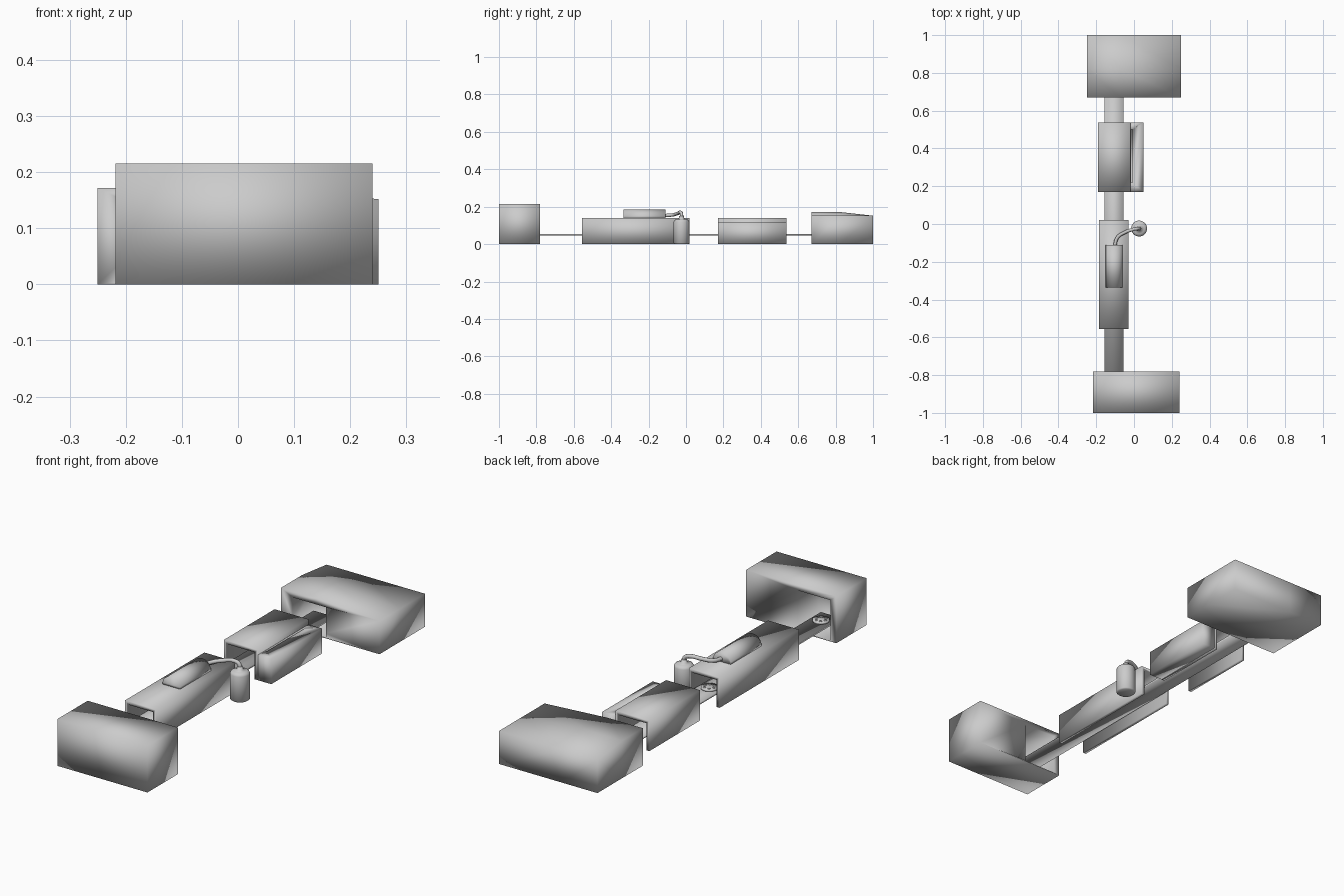
import bpy, bmesh, math
from mathutils import Vector

if "Cube" in bpy.data.objects:
    bpy.data.objects.remove(bpy.data.objects["Cube"])

grey = bpy.data.materials.new("machine grey")
grey.diffuse_color = (0.6, 0.6, 0.6, 1)
grey.use_nodes = True
grey.node_tree.nodes["Principled BSDF"].inputs["Base Color"].default_value = grey.diffuse_color


def finish(name, bm):
    bmesh.ops.recalc_face_normals(bm, faces=bm.faces[:])
    me = bpy.data.meshes.new(name)
    bm.to_mesh(me)
    bm.free()
    me.materials.append(grey)
    me.polygons.foreach_set("use_smooth", [True] * len(me.polygons))
    ob = bpy.data.objects.new(name, me)
    bpy.context.collection.objects.link(ob)
    return ob


def box(name, x0, x1, y0, y1, z0, z1):
    bm = bmesh.new()
    bmesh.ops.create_cube(bm, size=1)
    for v in bm.verts:
        v.co = Vector(((x0, x1)[v.co.x > 0], (y0, y1)[v.co.y > 0], (z0, z1)[v.co.z > 0]))
    return finish(name, bm)


def extrude_y(name, profile, y0, y1):
    """Extrude an (x, z) outline along y."""
    bm = bmesh.new()
    face = bm.faces.new([bm.verts.new((x, y0, z)) for x, z in profile])
    moved = bmesh.ops.extrude_face_region(bm, geom=[face])["geom"]
    bmesh.ops.translate(bm, vec=(0, y1 - y0, 0),
                        verts=[g for g in moved if isinstance(g, bmesh.types.BMVert)])
    return finish(name, bm)


def lathe(name, profile, center, steps=32):
    """Spin an (r, z) outline around a vertical axis."""
    bm = bmesh.new()
    vs = [bm.verts.new((r, 0, z)) for r, z in profile]
    edges = [bm.edges.new(p) for p in zip(vs, vs[1:])]
    bmesh.ops.spin(bm, geom=vs + edges, cent=(0, 0, 0), axis=(0, 0, 1),
                   angle=math.tau, steps=steps)
    bmesh.ops.remove_doubles(bm, verts=bm.verts[:], dist=1e-5)
    bmesh.ops.translate(bm, vec=center, verts=bm.verts[:])
    return finish(name, bm)


def cut(target, cutter):
    cutter.hide_render = True
    cutter.hide_set(True)
    m = target.modifiers.new("opening", "BOOLEAN")
    m.operation, m.solver, m.object = "DIFFERENCE", "EXACT", cutter


def channel(name, x0, x1, y0, y1, h, t):
    """Upside-down U cover over the belt."""
    return extrude_y(name, [(x0, 0), (x0, h), (x1, h), (x1, 0), (x1 - t, 0),
                            (x1 - t, h - t), (x0 + t, h - t), (x0 + t, 0)], y0, y1)


# Front housing with a belt opening in its rear face
front = box("front_housing", -0.218, 0.24, -1, -0.78, 0, 0.215)
cut(front, box("front_opening_cutter", -0.188, -0.023, -0.93, -0.7, 0.004, 0.19))

# Rear housing: raised flat corner that slopes down to the right and the back
bm = bmesh.new()
xs, ys = (-0.25, -0.07, 0.25), (0.67, 0.82, 1.0)
top = [[bm.verts.new((x, y, 0.172 if i < 2 and j < 2 else 0.152))
        for j, y in enumerate(ys)] for i, x in enumerate(xs)]
for i in range(2):
    for j in range(2):
        bm.faces.new((top[i][j], top[i + 1][j], top[i + 1][j + 1], top[i][j + 1]))
ext = bmesh.ops.extrude_face_region(bm, geom=bm.faces[:], use_keep_orig=True)["geom"]
for g in ext:
    if isinstance(g, bmesh.types.BMVert):
        g.co.z = 0
bmesh.ops.triangulate(bm, faces=[f for f in bm.faces])
rear = finish("rear_housing", bm)
cut(rear, box("rear_opening_cutter", -0.192, -0.023, 0.6, 0.82, 0.004, 0.143))

# Conveyor belt
box("belt", -0.155, -0.055, -0.9, 0.77, 0.045, 0.054)

# Perforated round trays riding on the belt
for name, y in (("front_tray", -0.83), ("middle_tray", -0.02)):
    lathe(name, [(0, 0.054), (0.036, 0.054), (0.036, 0.061), (0, 0.061)], (-0.105, y, 0))
    for k in range(6):
        a = math.tau * k / 6
        lathe(name + "_well", [(0.006, 0.061), (0.006, 0.063), (0, 0.063)],
              (-0.105 + 0.023 * math.cos(a), y + 0.023 * math.sin(a), 0), 12)

# Long cover and the short cover with its side cabinet
channel("long_cover", -0.185, -0.028, -0.555, 0.02, 0.14, 0.016)
channel("short_cover", -0.19, -0.018, 0.17, 0.537, 0.14, 0.016)
cabinet = box("side_cabinet", -0.018, 0.05, 0.17, 0.537, 0, 0.116)
cut(cabinet, box("slot_cutter", -0.017, -0.008, 0.22, 0.5, 0.08, 0.2))

# Half-round unit on top of the long cover
arc = [(-0.105 + 0.045 * math.cos(math.pi * k / 16), 0.14 + 0.045 * math.sin(math.pi * k / 16))
       for k in range(17)]
extrude_y("half_round_unit", arc, -0.335, -0.11)

# Supply bottle
lathe("bottle", [(0, 0), (0.036, 0), (0.042, 0.005), (0.042, 0.12), (0.038, 0.128),
                 (0.028, 0.133), (0.014, 0.136), (0.012, 0.15), (0, 0.15)], (0.027, -0.024, 0))

# Hose from the bottle to the half-round unit
cu = bpy.data.curves.new("hose", "CURVE")
cu.dimensions = "3D"
cu.bevel_depth, cu.bevel_resolution, cu.resolution_u = 0.009, 3, 8
cu.use_fill_caps = True
path = [(0.027, -0.024, 0.135), (0.022, -0.024, 0.16), (-0.002, -0.028, 0.17),
        (-0.05, -0.045, 0.164), (-0.088, -0.072, 0.156), (-0.103, -0.12, 0.153)]
sp = cu.splines.new("BEZIER")
sp.bezier_points.add(len(path) - 1)
for p, co in zip(sp.bezier_points, path):
    p.co = co
    p.handle_left_type = p.handle_right_type = "AUTO"
cu.materials.append(grey)
bpy.context.collection.objects.link(bpy.data.objects.new("hose", cu))
